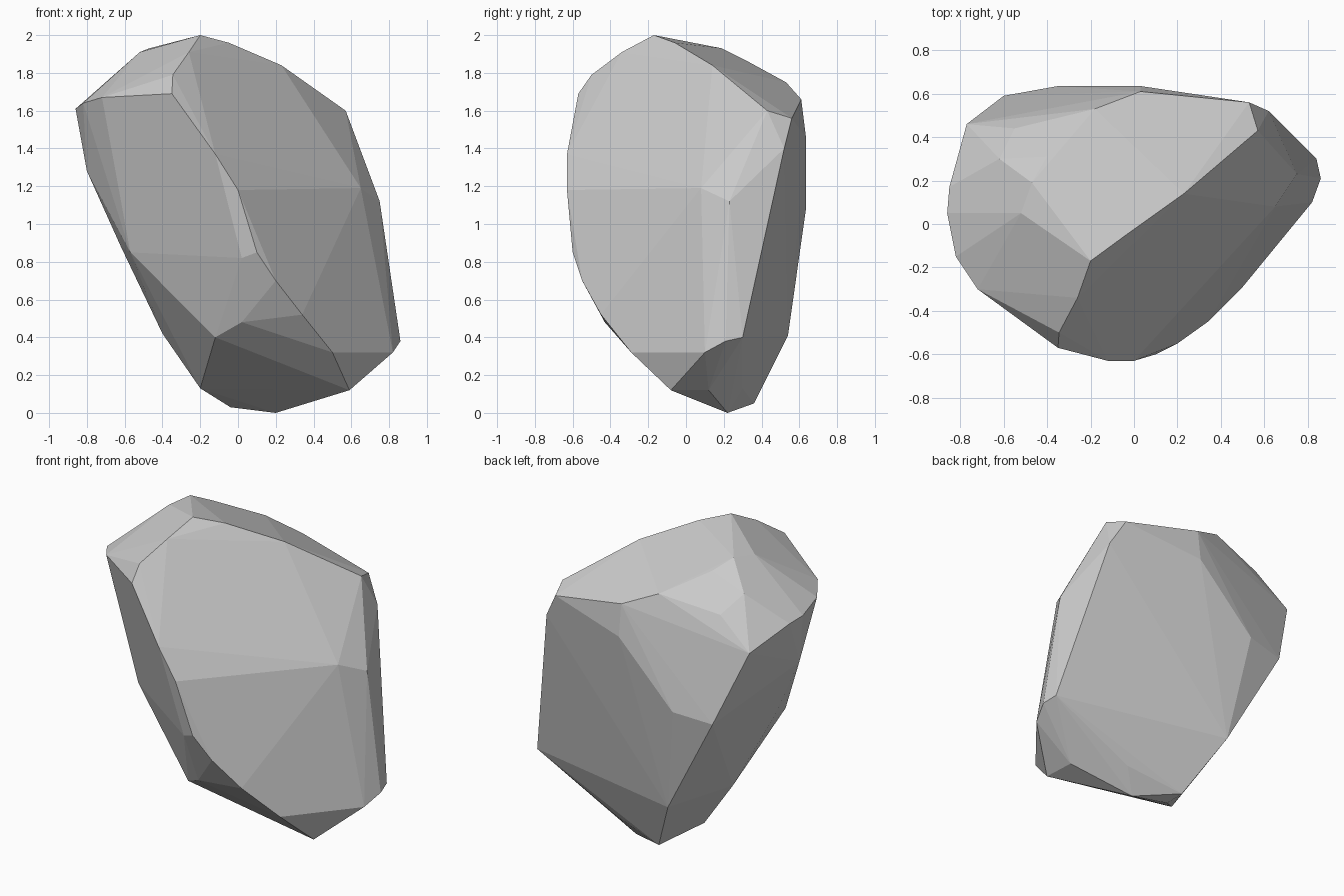
import bpy, bmesh, math
from mathutils import Vector

# Corner points of the boulder, grouped by region
crown = [(-.2, -.17, 2), (-.26, -.34, 1.91), (-.345, -.5, 1.79), (-.05, -.06, 1.96),
         (.23, .14, 1.84), (.57, .43, 1.6), (-.47, .19, 1.93), (-.4, .31, 1.87),
         (-.18, .53, 1.75), (.03, .61, 1.66), (.53, .56, 1.56),
         (-.52, .05, 1.91), (-.62, .3, 1.78), (-.55, .44, 1.68)]
front_ridge = [(-.35, -.57, 1.69), (-.12, -.63, 1.37), (0, -.63, 1.18), (.1, -.6, .85),
               (.02, -.575, .82), (.2, -.55, .7), (.34, -.45, .52), (.5, -.29, .32), (.59, -.08, .12)]
left_side = [(-.72, -.3, 1.67), (-.82, -.15, 1.64), (-.86, .05, 1.61), (-.85, .17, 1.6),
             (-.77, .46, 1.5), (-.8, 0, 1.28), (-.57, -.19, .85),
             (-.62, 0, .88), (-.12, -.33, .4), (.02, -.43, .48), (-.4, .1, .42)]
right_side = [(.65, .08, 1.19), (.75, .23, 1.12), (.62, .52, 1.4),
              (.82, .1, .32), (.86, .21, .38), (.84, .3, .4)]
back = [(.03, .635, 1.46), (-.35, .635, 1.08), (-.6, .59, 1.05), (-.25, .54, .41)]
base = [(-.2, .1, .13), (-.04, .25, .03), (.2, .22, 0),
        (-.06, .36, .05), (.3, .3, .13), (.58, .12, .12)]

# Wrap the corners in a hull and merge nearly flat neighbours
bm = bmesh.new()
for p in crown + front_ridge + left_side + right_side + back + base:
    bm.verts.new(Vector(p))
res = bmesh.ops.convex_hull(bm, input=bm.verts[:])
inner = {g for g in res["geom_interior"] + res["geom_unused"] if isinstance(g, bmesh.types.BMVert)}
bmesh.ops.delete(bm, geom=list(inner), context='VERTS')
bmesh.ops.dissolve_limit(bm, angle_limit=math.radians(2), verts=bm.verts[:], edges=bm.edges[:])
bmesh.ops.recalc_face_normals(bm, faces=bm.faces[:])

mesh = bpy.data.meshes.new("boulder")
bm.to_mesh(mesh)
bm.free()
boulder = bpy.data.objects.new("boulder", mesh)
bpy.context.collection.objects.link(boulder)
